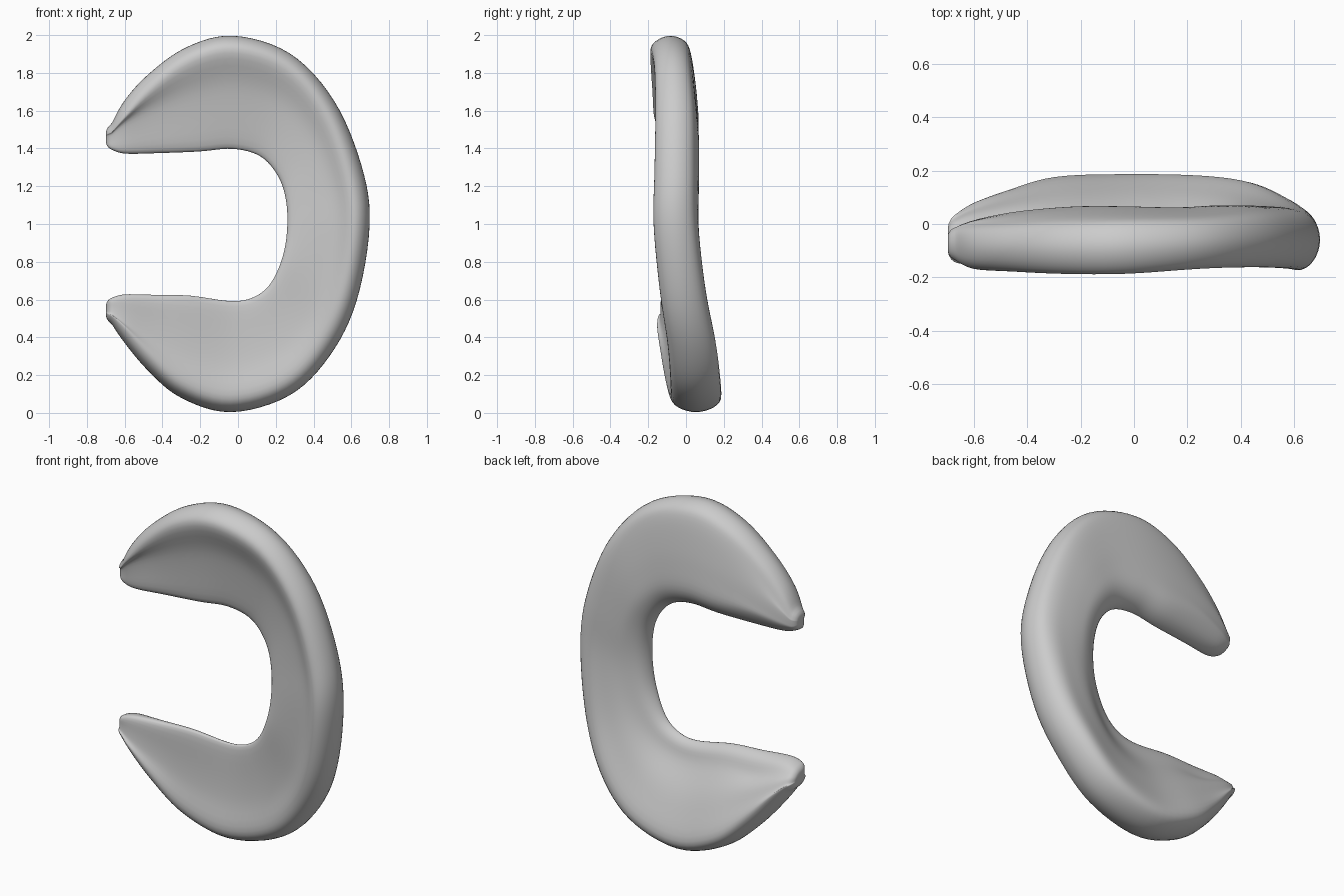
import bpy, bmesh
from mathutils import Vector

if "Cube" in bpy.data.objects:
    bpy.data.objects.remove(bpy.data.objects["Cube"])

# Stations along the C, upper tip to lower tip:
# outer x,z | inner x,z | outer front y, outer back y | inner front y, inner back y
STATIONS = [
    (-.672, 1.525, -.672, 1.395, -.135, -.015, -.12, -.02),
    (-.605, 1.65, -.60, 1.372, -.17, .00, -.125, .01),
    (-.48, 1.79, -.42, 1.375, -.18, .01, -.105, .045),
    (-.28, 1.935, -.20, 1.385, -.19, .02, -.085, .065),
    (-.03, 2.0, -.03, 1.40, -.19, .025, -.07, .065),
    (.275, 1.907, .12, 1.36, -.17, .03, -.06, .06),
    (.51, 1.656, .215, 1.25, -.165, .05, -.065, .065),
    (.656, 1.31, .255, 1.12, -.17, .055, -.075, .06),
    (.70, 1.0, .26, .97, -.175, .06, -.08, .05),
    (.63, .59, .235, .82, -.14, .105, -.08, .045),
    (.487, .30, .17, .68, -.10, .16, -.065, .035),
    (.275, .09, .08, .61, -.085, .185, -.055, .025),
    (-.04, .0, -.04, .59, -.085, .19, -.055, .02),
    (-.307, .08, -.25, .62, -.11, .18, -.085, .015),
    (-.48, .225, -.43, .625, -.135, .13, -.105, .01),
    (-.605, .375, -.60, .628, -.155, .08, -.13, .0),
    (-.672, .475, -.672, .608, -.145, .035, -.13, -.01),
]


def catmull(a, b, c, d, t):
    return .5 * (2 * b + (c - a) * t + (2 * a - 5 * b + 4 * c - d) * t * t
                 + (3 * b - a - 3 * c + d) * t ** 3)


def smooth(pts, n, closed):
    m, out = len(pts), []
    get = (lambda i: pts[i % m]) if closed else (lambda i: pts[min(max(i, 0), m - 1)])
    for i in range(m if closed else m - 1):
        for k in range(n):
            out.append(catmull(get(i - 1), get(i), get(i + 1), get(i + 2), k / n))
    return out if closed else out + [pts[-1]]


def section(s):
    """Wedge-shaped ring: thick rounded outer rim, inner edge rolling to the front."""
    ox, oz, ix, iz, fo, bo, fi, bi = s
    o, n = Vector((ox, 0, oz)), Vector((ix, 0, iz))
    length = (n - o).length
    w, r = min(.33, .09 / length), 1 - min(.27, .11 / length)
    v = 1 - .2 * (1 - r)
    mix = lambda a, b, t: a + (b - a) * t
    sag = .01 * min(1, length / .4)
    prof = [(0, mix(fo, bo, .5)), (w * .3, mix(fo, bo, .15)), (w, fo),
            (.4, mix(fo, fi, .4) + sag), (.65, mix(fo, fi, .65) + sag), (v, fi),
            (1, mix(fi, bi, .25)), (mix(r, 1, .7), mix(fi, bi, .7)), (r, bi),
            (.6, mix(bo, bi, .65) + sag), (.4, mix(bo, bi, .35) + sag),
            (w, bo), (w * .3, mix(fo, bo, .85))]
    return smooth([o.lerp(n, t) + Vector((0, y, 0)) for t, y in prof], 4, True)


def tip(ring):
    """Shrinking rings that round off a horn tip."""
    c = sum(ring, Vector()) / len(ring)
    return [[c + (p - c) * k - Vector((d, 0, 0)) for p in ring]
            for k, d in ((.9, .015), (.7, .024), (.35, .028))]


# Loft the sections along the curve and cap the horns
columns = [smooth(list(col), 6, False) for col in zip(*map(section, STATIONS))]
rings = [list(r) for r in zip(*columns)]
rings = tip(rings[0])[::-1] + rings + tip(rings[-1])

bm = bmesh.new()
grid = [[bm.verts.new(p) for p in r] for r in rings]
for a, b in zip(grid, grid[1:]):
    for i in range(len(a)):
        j = (i + 1) % len(a)
        bm.faces.new((a[i], a[j], b[j], b[i]))
bm.faces.new(grid[0])
bm.faces.new(grid[-1][::-1])
# Relax the creases near the horns a little
for _ in range(4):
    bmesh.ops.smooth_vert(bm, verts=bm.verts, factor=.4,
                          use_axis_x=True, use_axis_y=True, use_axis_z=True)
bmesh.ops.recalc_face_normals(bm, faces=bm.faces)
for f in bm.faces:
    f.smooth = True
mesh = bpy.data.meshes.new("crescent_pad")
bm.to_mesh(mesh)
bm.free()
bpy.context.collection.objects.link(bpy.data.objects.new("crescent_pad", mesh))
